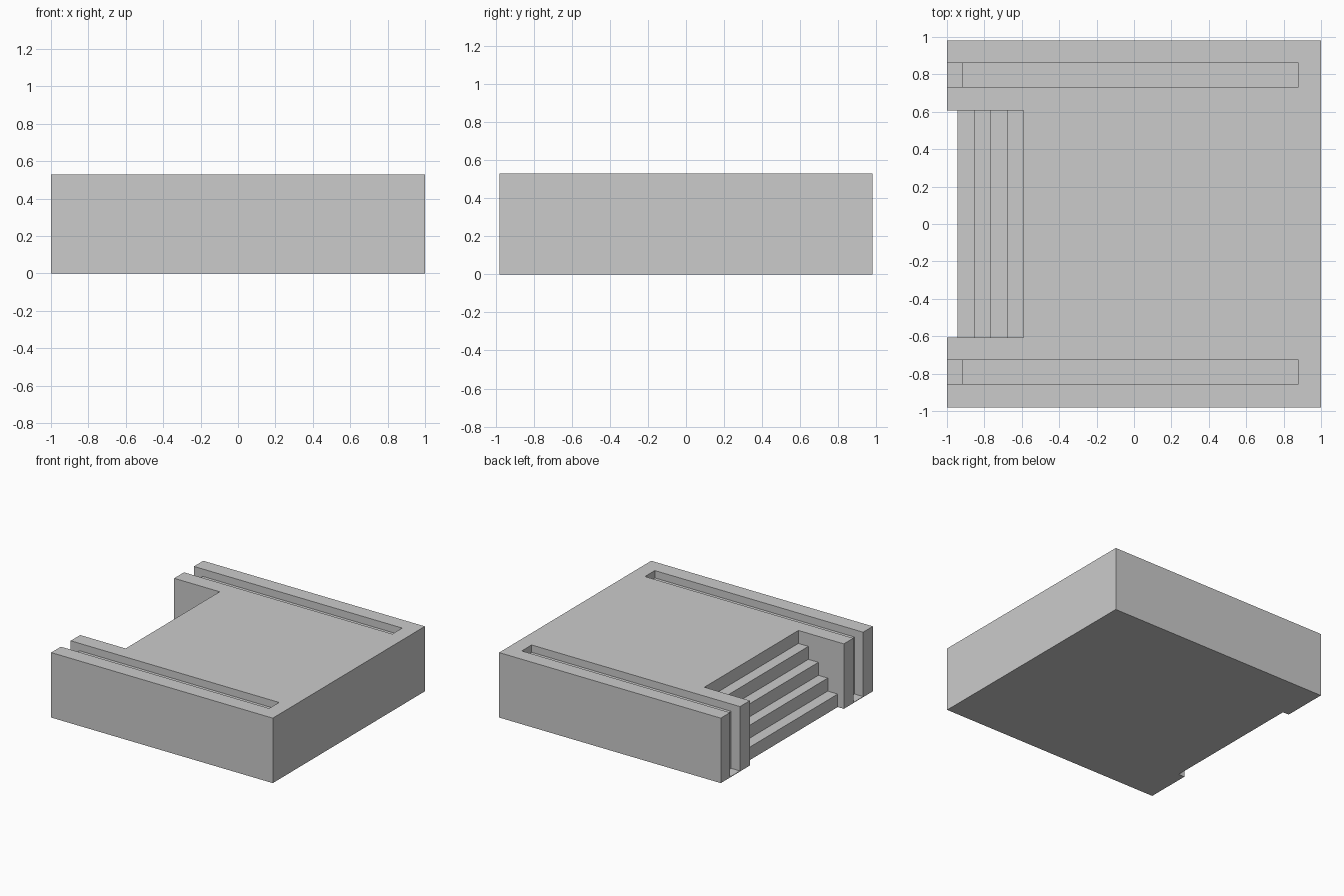
import bpy, bmesh

if "Cube" in bpy.data.objects:
    bpy.data.objects.remove(bpy.data.objects["Cube"])

W, D, H = 1.0, 0.98, 0.53      # half width, half depth, height
STEP_X = [-0.945, -0.855, -0.77, -0.68, -0.59]
RISE = H / 5


def extrude_profile(name, profile, y0, y1):
    """Extrude an (x, z) outline along y into a solid object."""
    bm = bmesh.new()
    face = bm.faces.new([bm.verts.new((x, y0, z)) for x, z in profile])
    ext = bmesh.ops.extrude_face_region(bm, geom=[face])
    verts = [g for g in ext["geom"] if isinstance(g, bmesh.types.BMVert)]
    bmesh.ops.translate(bm, verts=verts, vec=(0, y1 - y0, 0))
    bmesh.ops.recalc_face_normals(bm, faces=bm.faces)
    mesh = bpy.data.meshes.new(name)
    bm.to_mesh(mesh)
    bm.free()
    obj = bpy.data.objects.new(name, mesh)
    bpy.context.collection.objects.link(obj)
    return obj


def cut(target, cutter):
    """Subtract the cutter from the target, then delete the cutter."""
    cutter.hide_render = True
    mod = target.modifiers.new("cut", "BOOLEAN")
    mod.operation = "DIFFERENCE"
    mod.solver = "EXACT"
    mod.object = cutter
    bpy.context.view_layer.objects.active = target
    bpy.ops.object.modifier_apply(modifier=mod.name)
    bpy.data.objects.remove(cutter)


# Solid platform block
platform = extrude_profile("stair_platform", [(-W, 0), (W, 0), (W, H), (-W, H)], -D, D)

# Stairwell: everything above and in front of the steps
stairs = [(-1.1, H + 0.1), (-1.1, -0.1), (STEP_X[0], -0.1)]
for i in range(4):
    z = RISE * (i + 1)
    stairs += [(STEP_X[i], z), (STEP_X[i + 1], z)]
stairs.append((STEP_X[-1], H + 0.1))
cut(platform, extrude_profile("stairwell_cutter", stairs, -0.606, 0.606))

# Shallow top grooves that drop into deep slots at the stair side
groove_z, slot_z = H - 0.06, 0.005
groove = [(-1.1, H + 0.1), (-1.1, slot_z), (-0.92, slot_z),
          (-0.92, groove_z), (0.88, groove_z), (0.88, H + 0.1)]
for y0, y1 in ((0.733, 0.86), (-0.855, -0.728)):
    cut(platform, extrude_profile("groove_cutter", groove, y0, y1))
